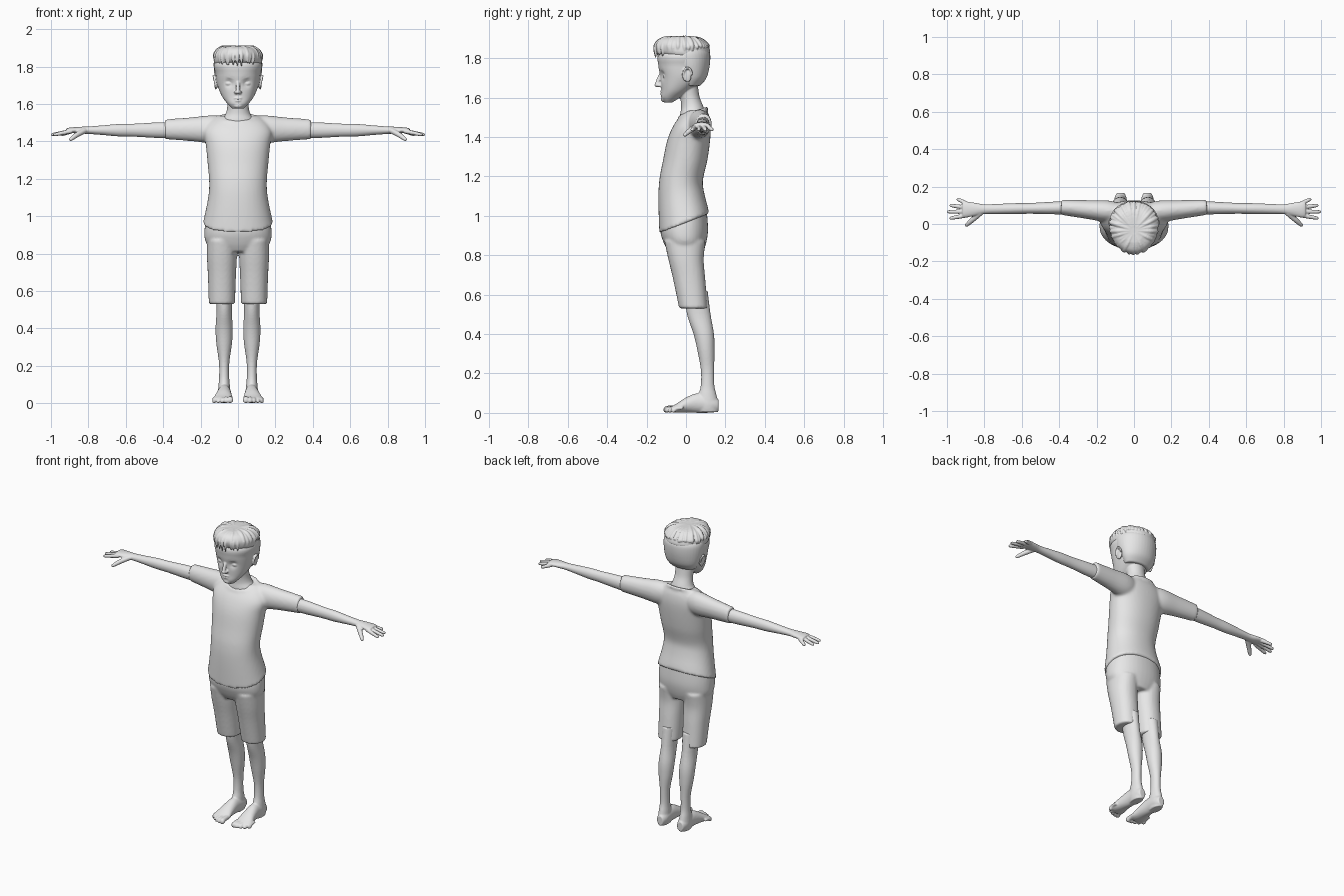
import bpy, bmesh, math, random
from mathutils import Vector, Matrix

random.seed(4)
default = bpy.data.objects.get("Cube")
if default:
    bpy.data.objects.remove(default, do_unlink=True)

GREY = (0.8, 0.8, 0.8, 1)
grey = bpy.data.materials.new("plain grey")
grey.use_nodes = True
grey.diffuse_color = GREY
grey.node_tree.nodes["Principled BSDF"].inputs["Base Color"].default_value = GREY

UP = Vector((0, 0, 1))
FORWARD = Vector((0, -1, 0))
SIDES = (-1, 1)


def smooth_rows(rows, steps=5):
    """Catmull-Rom interpolation between cross-sections."""
    rows = [Vector(row) for row in rows]
    padded = [rows[0], *rows, rows[-1]]
    result = []
    for before, start, end, after in zip(padded, rows, rows[1:], padded[3:]):
        leave, arrive = (end - before) / 2, (after - start) / 2
        for step in range(steps):
            t = step / steps
            ease = t * t * (3 - 2 * t)
            result.append(start.lerp(end, ease)
                          + leave * t * (1 - t) ** 2 - arrive * t * t * (1 - t))
    return result + [rows[-1]]


def loft(bm, rows, axis=None, sides=24, power=1.0):
    """Closed loft through rows of (x, y, z, half size a, half size b)."""
    rows = smooth_rows(rows)
    centres = [Vector(row[:3]) for row in rows]
    last = len(rows) - 1
    rings = []
    for i, row in enumerate(rows):
        along = axis or centres[min(i + 1, last)] - centres[max(i - 1, 0)]
        turn = UP.rotation_difference(along.normalized())
        ring = []
        for k in range(sides):
            angle = math.tau * k / sides
            c, s = math.cos(angle), math.sin(angle)
            offset = Vector((row[3] * math.copysign(abs(c) ** power, c),
                             row[4] * math.copysign(abs(s) ** power, s), 0))
            ring.append(bm.verts.new(centres[i] + turn @ offset))
        rings.append(ring)
    for low, high in zip(rings, rings[1:]):
        for k in range(sides):
            n = (k + 1) % sides
            bm.faces.new((low[k], low[n], high[n], high[k]))
    bm.faces.new(reversed(rings[0]))
    bm.faces.new(rings[-1])


def stack(bm, rows, x=0, **options):
    """Upright loft through rows of (z, front y, back y, half width)."""
    loft(bm, [(x, (front + back) / 2, z, width, (back - front) / 2)
              for z, front, back, width in rows], axis=UP, **options)


def tube(bm, points, radii, sides=12):
    loft(bm, [(*point, radius, radius) for point, radius in zip(points, radii)], sides=sides)


def ball(bm, centre, size):
    place = Matrix.Translation(centre) @ Matrix.Diagonal((*size, 1))
    bmesh.ops.create_uvsphere(bm, u_segments=20, v_segments=12, radius=1, matrix=place)


def finish(name, bm, voxel, rounds, mirror=False):
    """Make the object, fuse its overlapping pieces and soften the joins."""
    bmesh.ops.recalc_face_normals(bm, faces=bm.faces)
    mesh = bpy.data.meshes.new(name)
    bm.to_mesh(mesh)
    bm.free()
    mesh.materials.append(grey)
    mesh.shade_smooth()
    obj = bpy.data.objects.new(name, mesh)
    bpy.context.collection.objects.link(obj)
    if mirror:
        obj.modifiers.new("mirror", "MIRROR").use_mirror_merge = False
    fuse = obj.modifiers.new("fuse", "REMESH")
    fuse.mode = "VOXEL"
    fuse.voxel_size = voxel
    fuse.use_smooth_shade = True
    soften = obj.modifiers.new("soften", "SMOOTH")
    soften.factor = 0.5
    soften.iterations = rounds


# Head: skull with eye sockets pressed in
bm = bmesh.new()
stack(bm, [(1.575, -.11, -.07, .03), (1.6, -.125, -.03, .055), (1.64, -.125, .03, .085),
           (1.7, -.13, .1, .11), (1.76, -.14, .115, .12), (1.82, -.14, .115, .125),
           (1.89, -.08, .06, .06)], sides=64, power=0.93)
for v in bm.verts:
    for side in SIDES:
        distance = (v.co - Vector((side * .046, -.12, 1.713))).length
        v.co.y += .014 * math.exp(-(distance / .022) ** 2)

# Nose, lips and chin
tube(bm, [(0, -.12, 1.73), (0, -.136, 1.7), (0, -.147, 1.665)], [.009, .01, .012])
ball(bm, (0, -.145, 1.664), (.014, .015, .012))
for z, width in ((1.631, .025), (1.618, .02)):
    ball(bm, (0, -.12, z), (width, .012, .006))
ball(bm, (0, -.108, 1.592), (.026, .02, .016))

# Nostrils, eyelids, brows and ears
for side in SIDES:
    ball(bm, (side * .012, -.133, 1.662), (.009, .013, .009))
    ball(bm, (side * .048, -.102, 1.709), (.021, .016, .012))
    tube(bm, [(side * .02, -.128, 1.735), (side * .05, -.12, 1.744), (side * .08, -.1, 1.735)],
         [.006, .007, .004])
    ball(bm, (side * .118, .008, 1.712), (.009, .02, .036))
    rim = []
    for i in range(6):
        angle = math.pi * (i / 4 - .25)
        rim.append((side * (.123 + .008 * math.sin(angle)),
                    .008 - .022 * math.cos(angle), 1.715 + .036 * math.sin(angle)))
    tube(bm, rim, [.006] * len(rim))

# Neck
stack(bm, [(1.46, -.03, .1, .1), (1.51, -.03, .1, .09), (1.55, -.025, .09, .065),
           (1.6, -.03, .07, .056), (1.66, -.05, .06, .06)], sides=32)
finish("head", bm, .004, 3)

# Short hair around the back and sides
bm = bmesh.new()
stack(bm, [(1.66, -.02, .073, .086), (1.7, -.04, .104, .11), (1.76, -.08, .12, .126),
           (1.82, -.1, .123, .13), (1.85, -.1, .11, .12)], sides=40)
finish("short_hair", bm, .005, 3)

# Top hair: swept mass with locks radiating from the crown
bm = bmesh.new()
stack(bm, [(1.815, -.13, .11, .126), (1.835, -.15, .122, .13), (1.87, -.158, .108, .122),
           (1.897, -.14, .07, .095), (1.911, -.1, .01, .05)], sides=40)
LOCKS = 34
for i in range(LOCKS):
    angle = math.tau * (i + random.uniform(-.3, .3)) / LOCKS
    front = math.cos(angle)
    reach = .155 if front > 0 else .113
    x, y = .124 * math.sin(angle), -reach * front
    end = 1.835 - .025 * front + random.uniform(-.01, .01)
    lift = random.uniform(-.005, .004)
    tube(bm, [(x * .15, y * .15 - .03, 1.906), (x * .7, y * .7 - .01, 1.897 + lift),
              (x, y, 1.862 + lift), (x, y, end)], [.006, .012, .011, .003], sides=8)
finish("top_hair", bm, .004, 1)

# Shirt torso, with the hem slanting up towards the back
bm = bmesh.new()
stack(bm, [(.965, -.135, .118, .188), (1.1, -.14, .092, .16), (1.18, -.136, .086, .154),
           (1.28, -.117, .108, .162), (1.38, -.096, .122, .172), (1.45, -.068, .126, .182),
           (1.5, -.034, .12, .155), (1.535, .005, .106, .115)], sides=48, power=0.92)
for v in bm.verts:
    fade = max(0, min(1, (1.2 - v.co.z) / .2))
    v.co.z += .4 * v.co.y * fade

# Neckband and sleeves
band = []
for i in range(25):
    angle = math.tau * i / 24
    c = math.cos(angle)
    band.append((.104 * math.sin(angle), .038 - .068 * c, 1.525 - .022 * c))
tube(bm, band, [.009] * len(band), sides=8)
for side in SIDES:
    loft(bm, [(side * x, .055 + .09 * x, 1.465, height, depth) for x, height, depth in
              [(.06, .065, .045), (.14, .075, .058), (.25, .064, .05), (.39, .053, .041)]])
finish("shirt", bm, .009, 5)

# Shorts: hips and two legs
bm = bmesh.new()
stack(bm, [(1.03, -.11, .105, .165), (.93, -.13, .112, .179), (.86, -.112, .102, .172),
           (.81, -.085, .085, .12)], sides=40, power=0.92)
for side in SIDES:
    stack(bm, [(.87, -.11, .1, .08), (.78, -.09, .09, .08), (.68, -.066, .098, .075),
               (.53, -.035, .11, .07)], x=side * .086, power=0.92)
finish("shorts", bm, .008, 4)

# Arms and palms
bm = bmesh.new()
loft(bm, [(x, .093 - .017 * x, 1.46, height, depth) for x, height, depth in
          [(.3, .042, .036), (.42, .042, .034), (.55, .035, .029), (.64, .033, .029),
           (.72, .026, .027), (.8, .02, .026), (.85, .018, .035), (.9, .014, .042),
           (.918, .009, .036)]])

# Four fanned fingers and a thumb
for i in range(4):
    fan = i / 3
    root = Vector((.89, .047 + .06 * fan, 1.455))
    tip = Vector((1 - .12 * (fan - 1 / 3) ** 2, .03 + .105 * fan, 1.435))
    tube(bm, [root, root.lerp(tip, .5), root.lerp(tip, .9), tip], [.012, .011, .009, .004])
tube(bm, [(.82, .06, 1.458), (.86, .025, 1.436), (.893, -.004, 1.412), (.9, -.01, 1.406)],
     [.015, .014, .01, .004])
finish("arms", bm, .004, 2, mirror=True)

# Legs
bm = bmesh.new()
stack(bm, [(.62, -.01, .11, .046), (.5, .005, .125, .041), (.4, .038, .142, .046),
           (.32, .057, .145, .042), (.22, .075, .143, .028), (.14, .075, .144, .027),
           (.09, .062, .155, .031), (.04, .05, .166, .034), (.004, .06, .162, .028)], x=.074)

# Feet and toes, shrinking outwards
loft(bm, [(.072, .165, .038, .022, .03), (.072, .13, .045, .034, .044),
          (.073, .06, .05, .036, .05), (.076, 0, .04, .043, .038),
          (.08, -.05, .024, .053, .022), (.084, -.075, .018, .05, .014)], axis=FORWARD)
for i in range(5):
    out = i / 4
    x, tip = .042 + .085 * out, -.114 + .04 * out * out
    size = .011 + .006 * (1 - out) ** 2
    tube(bm, [(x, tip + .06, .026), (x, tip + .025, .022), (x, tip + .01, size), (x, tip, size)],
         [size * .8, size * .9, size, size * .5])
finish("legs", bm, .005, 2, mirror=True)
